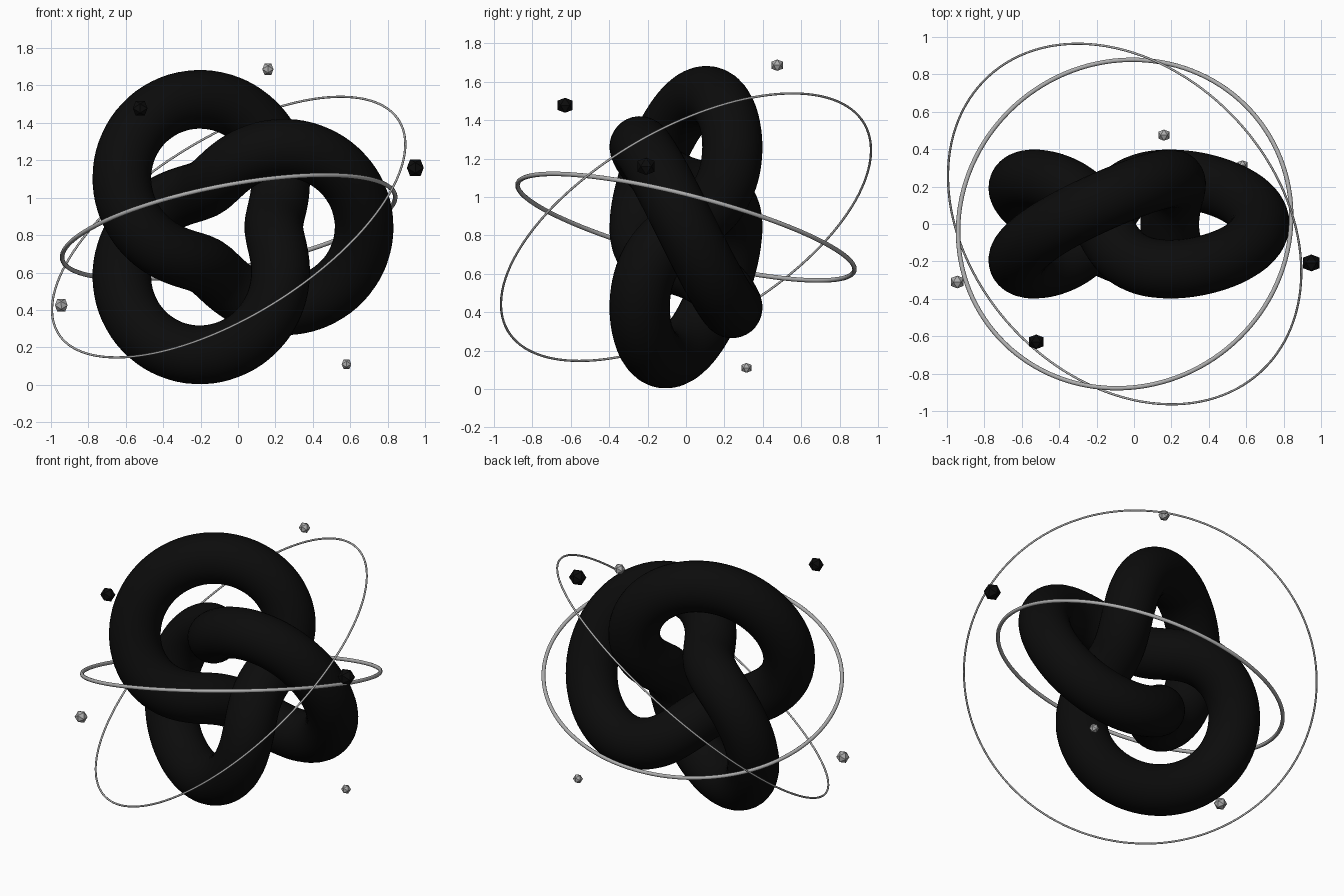
import bpy
from math import sin, cos, pi, radians
from mathutils import Vector

cube = bpy.data.objects.get("Cube")
if cube:
    bpy.data.objects.remove(cube, do_unlink=True)

CENTRE = Vector((-0.05, 0, 0.843))


def material(name, value):
    mat = bpy.data.materials.new(name)
    mat.use_nodes = True
    colour = (value, value, value, 1)
    mat.diffuse_color = colour
    mat.node_tree.nodes["Principled BSDF"].inputs["Base Color"].default_value = colour
    return mat


BLACK = material("black", 0.0035)
SILVER = material("silver", 0.42)


def finish(name, mat, smooth):
    obj = bpy.context.object
    obj.name = name
    obj.data.materials.clear()
    obj.data.materials.append(mat)
    if smooth:
        bpy.ops.object.shade_smooth()
    return obj


def tube(name, points, radius, mat):
    """Closed round tube along a loop of points."""
    curve = bpy.data.curves.new(name, "CURVE")
    curve.dimensions = "3D"
    curve.bevel_depth = radius
    curve.bevel_resolution = 14
    spline = curve.splines.new("POLY")
    spline.points.add(len(points) - 1)
    for target, p in zip(spline.points, points):
        target.co = (*p, 1)
    spline.use_cyclic_u = True
    obj = bpy.data.objects.new(name, curve)
    bpy.context.collection.objects.link(obj)
    bpy.ops.object.select_all(action="DESELECT")
    obj.select_set(True)
    bpy.context.view_layer.objects.active = obj
    bpy.ops.object.convert(target="MESH")
    finish(name, mat, True)


def ring(name, radius, thickness, normal):
    """Thin hoop around the knot, facing along its normal."""
    bpy.ops.mesh.primitive_torus_add(
        major_segments=128, minor_segments=12,
        major_radius=radius, minor_radius=thickness, location=CENTRE,
        rotation=Vector(normal).to_track_quat("Z", "Y").to_euler())
    finish(name, SILVER, True)


def crystal(name, location, radius, mat):
    """Flat-faced icosahedron with an edge on top."""
    bpy.ops.mesh.primitive_ico_sphere_add(
        subdivisions=1, radius=radius, location=location,
        rotation=(0, radians(-31.72), 0))
    finish(name, mat, False)


# Trefoil knot: two turns around the centre, three waves in and out
KNOT, STEPS = 0.483, 256
path = []
for i in range(STEPS):
    u = 4 * pi * i / STEPS
    reach = KNOT * (2 + cos(1.5 * u)) / 2
    path.append(CENTRE + Vector((reach * cos(u), -KNOT * sin(1.5 * u) / 2, reach * sin(u))))
tube("knot", path, 0.157, BLACK)

# Orbiting hoops
ring("inner_ring", 0.906, 0.012, (-0.183, 0.246, 0.952))
ring("outer_ring", 1.074, 0.006, (-0.476, -0.441, 0.761))

# Floating crystals
crystal("dark_crystal_front", (-0.523, -0.63, 1.478), 0.046, BLACK)
crystal("dark_crystal_left", (0.948, -0.208, 1.16), 0.053, BLACK)
crystal("silver_crystal_top", (0.16, 0.475, 1.687), 0.035, SILVER)
crystal("silver_crystal_right", (-0.945, -0.31, 0.425), 0.04, SILVER)
crystal("silver_crystal_low", (0.58, 0.315, 0.11), 0.03, SILVER)
